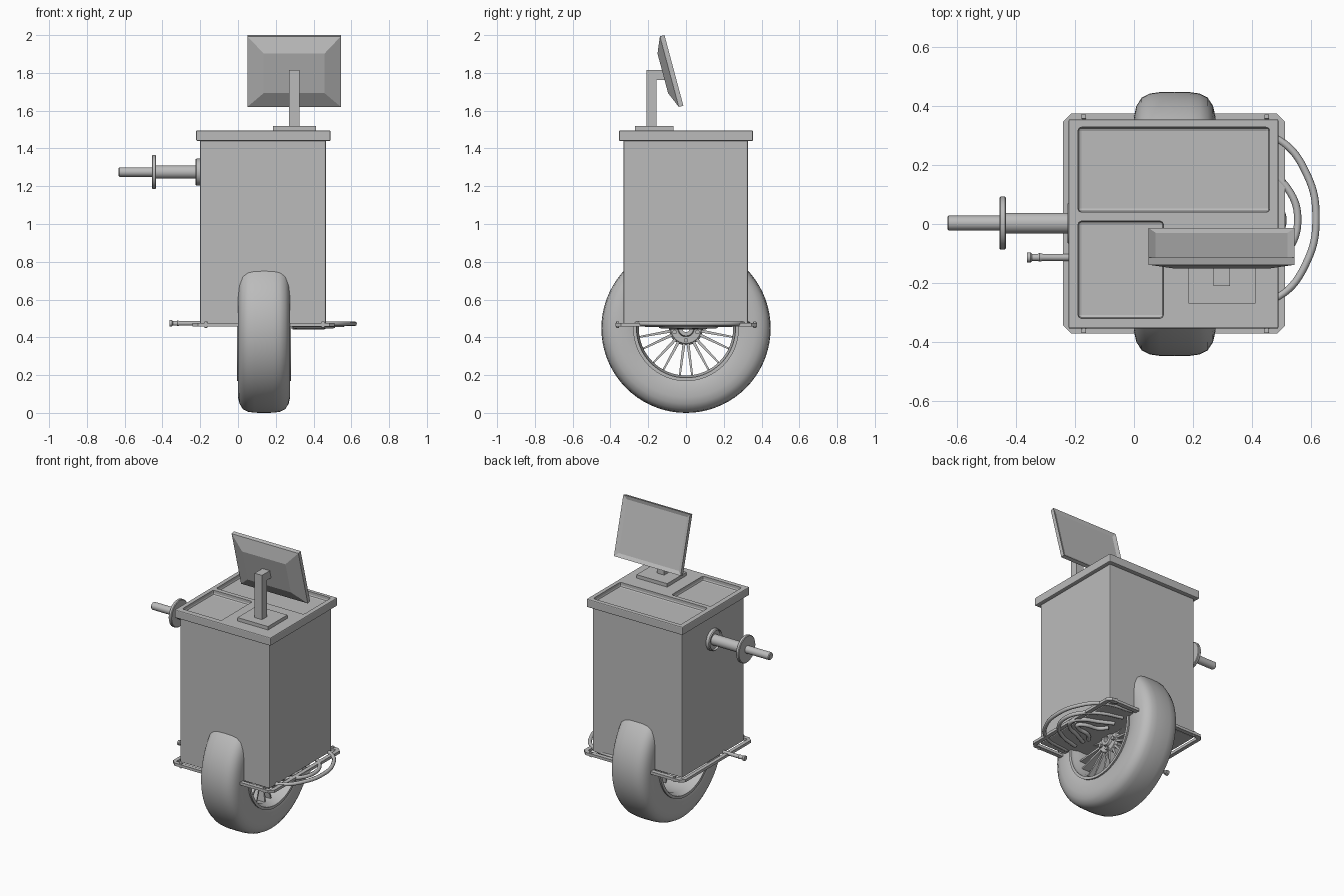
import bpy, bmesh, math
from mathutils import Matrix, Vector

if "Cube" in bpy.data.objects:
    bpy.data.objects.remove(bpy.data.objects["Cube"])

GREY = bpy.data.materials.new("plain grey")
GREY.use_nodes = True
GREY.diffuse_color = (0.5, 0.5, 0.5, 1)
GREY.node_tree.nodes["Principled BSDF"].inputs["Base Color"].default_value = (0.5, 0.5, 0.5, 1)

CX, HUB_Z = 0.138, 0.448   # wheel centre


def finish(bm, name, smooth=False):
    bmesh.ops.recalc_face_normals(bm, faces=bm.faces)
    me = bpy.data.meshes.new(name)
    bm.to_mesh(me)
    bm.free()
    me.materials.append(GREY)
    ob = bpy.data.objects.new(name, me)
    bpy.context.collection.objects.link(ob)
    if smooth:
        bpy.ops.object.select_all(action='DESELECT')
        ob.select_set(True)
        bpy.context.view_layer.objects.active = ob
        bpy.ops.object.shade_smooth_by_angle(angle=math.radians(35))
    return ob


def box(name, xs, ys, zs, bevel=0.0):
    bm = bmesh.new()
    bmesh.ops.create_cube(bm, size=1)
    for v in bm.verts:
        v.co = Vector([(a + b) / 2 + c * (b - a) for (a, b), c in zip((xs, ys, zs), v.co)])
    if bevel:
        bmesh.ops.bevel(bm, geom=bm.edges[:], offset=bevel, segments=2, profile=0.5, affect='EDGES')
    return finish(bm, name)


def lathe(name, profile, y, z, steps=48, closed=False):
    """Turn (x, radius) points around an x-directed axis."""
    bm = bmesh.new()
    rings = []
    for i in range(steps):
        a = math.tau * i / steps
        rings.append([bm.verts.new((x, y + r * math.sin(a), z + r * math.cos(a))) for x, r in profile])
    n = len(profile)
    for i in range(steps):
        p, q = rings[i], rings[(i + 1) % steps]
        for j in range(n if closed else n - 1):
            k = (j + 1) % n
            bm.faces.new((p[j], p[k], q[k], q[j]))
    if not closed:
        bm.faces.new([r[0] for r in rings])
        bm.faces.new([r[-1] for r in rings])
    return finish(bm, name, True)


def cut(target, cutter):
    cutter.hide_render = True
    mod = target.modifiers.new("cut", 'BOOLEAN')
    mod.object, mod.solver = cutter, 'EXACT'
    bpy.context.view_layer.objects.active = target
    bpy.ops.object.modifier_apply(modifier=mod.name)
    bpy.data.objects.remove(cutter)


def prism(name, outline, z0, z1):
    bm = bmesh.new()
    f = bm.faces.new([bm.verts.new((x, y, z0)) for x, y in outline])
    ext = bmesh.ops.extrude_face_region(bm, geom=[f])["geom"]
    for v in ext:
        if isinstance(v, bmesh.types.BMVert):
            v.co.z = z1
    return finish(bm, name)


# Cabinet and lid with two sunken trays
box("cabinet", (-0.2, 0.465), (-0.33, 0.327), (0.468, 1.445), 0.006)
lid = box("lid", (-0.222, 0.49), (-0.355, 0.355), (1.44, 1.495), 0.006)
cut(lid, box("long_tray_cutter", (-0.19, 0.46), (0.04, 0.328), (1.465, 1.55), 0.012))
cut(lid, box("short_tray_cutter", (-0.19, 0.1), (-0.32, 0.01), (1.465, 1.55), 0.012))

# Base frame with clipped corners, open in the middle
x0, x1, y0, y1, c = -0.24, 0.512, -0.372, 0.375, 0.028
frame = prism("base_frame", [(x0 + c, y0), (x1 - c, y0), (x1, y0 + c), (x1, y1 - c),
                             (x1 - c, y1), (x0 + c, y1), (x0, y1 - c), (x0, y0 + c)], 0.458, 0.476)
cut(frame, box("frame_cutter", (-0.215, 0.485), (-0.345, 0.345), (0.4, 0.6)))
for i, (bx, by) in enumerate([(-0.17, -0.362), (-0.17, 0.364), (0.45, -0.362), (0.45, 0.364)]):
    box(f"frame_bolt_{i + 1}", (bx - .008, bx + .008), (by - .008, by + .008), (0.45, 0.485), 0.003)

# Tyre with a rounded section and open centre
half = [(0.05, .447), (0.085, .442), (0.112, .428), (0.13, .40), (0.138, .365),
        (0.137, .32), (0.132, .285), (0.125, .265)]
tyre = [(CX - x, r) for x, r in reversed(half)] + [(CX, .448)] + [(CX + x, r) for x, r in half]
lathe("tyre", tyre, 0, HUB_Z, 72, True)

# Rim barrel
rim = [(-.142, .28), (-.142, .262), (-.12, .262), (-.1, .25), (.1, .25), (.12, .262),
       (.142, .262), (.142, .28), (.1, .275), (-.1, .275)]
lathe("rim", [(CX + x, r) for x, r in rim], 0, HUB_Z, 64, True)

# Hub with a through hole and ring of lug bolts
hub = [(-.06, .02), (-.06, .05), (-.03, .085), (.055, .09), (.07, .08), (.07, .045), (.085, .04), (.085, .02)]
lathe("hub", [(CX + x, r) for x, r in hub], 0, HUB_Z, 40, True)
for i in range(5):
    a = math.tau * (i + 0.5) / 5
    lathe(f"lug_bolt_{i + 1}", [(CX + .06, .012), (CX + .085, .012)],
          0.063 * math.sin(a), HUB_Z + 0.063 * math.cos(a), 8)

# Tapered spokes, set in pairs
bm = bmesh.new()
for i in range(20):
    a = math.tau * (i // 2) / 10 + (0.13 if i % 2 else -0.13)
    spoke = bmesh.ops.create_cube(bm, size=1)["verts"]
    for v in spoke:
        outer = v.co.z > 0
        v.co = Vector((v.co.x * (0.05 if outer else 0.07) + (0.06 if outer else 0.03),
                       v.co.y * (0.009 if outer else 0.016), 0.262 if outer else 0.075))
    bmesh.ops.transform(bm, verts=spoke, matrix=Matrix.Translation((CX, 0, HUB_Z)) @ Matrix.Rotation(a, 4, 'X'))
finish(bm, "spokes")


# Bowed tubes looping out of the left side
def tube(name, points, radius):
    cu = bpy.data.curves.new(name, 'CURVE')
    cu.dimensions, cu.bevel_depth, cu.bevel_resolution = '3D', radius, 2
    cu.use_fill_caps, cu.resolution_u = True, 8
    sp = cu.splines.new('BEZIER')
    sp.bezier_points.add(len(points) - 1)
    for bp, co in zip(sp.bezier_points, points):
        bp.co = co
        bp.handle_left_type = bp.handle_right_type = 'AUTO'
    cu.materials.append(GREY)
    ob = bpy.data.objects.new(name, cu)
    bpy.context.collection.objects.link(ob)


for i, (reach, back, front) in enumerate([(0.617, 0.285, -0.245), (0.555, 0.195, -0.165),
                                          (0.505, 0.115, -0.09), (0.455, 0.06, -0.04)]):
    mid, edge = (back + front) / 2, reach - 0.125
    z = 0.472 - 0.006 * i
    tube(f"side_tube_{i + 1}", [(0.29, back + 0.045, z), (edge, back, z),
                                (reach - 0.03, mid + (back - mid) * .55, z), (reach, mid, z),
                                (reach - 0.03, mid + (front - mid) * .55, z), (edge, front, z),
                                (0.29, front - 0.045, z)], 0.0125)

# Short outlet pipe on the right side
outlet = [(-.362, .012), (-.362, .017), (-.35, .017), (-.345, .012), (-.325, .012),
          (-.32, .015), (-.31, .012), (0.0, .012)]
lathe("outlet_pipe", outlet, -0.113, 0.474, 16)

# Stepped shaft with flange and disc on the right side
shaft = [(-.633, .02), (-.628, .025), (-.456, .025), (-.456, .086), (-.452, .09), (-.438, .09),
         (-.434, .086), (-.434, .035), (-.212, .035), (-.212, .062), (-.226, .064), (-.226, .066),
         (-.22, .071), (-.195, .071)]
lathe("side_shaft", shaft, 0.003, 1.275, 40)

# Screen stand
box("stand_foot", (0.185, 0.412), (-0.27, -0.065), (1.493, 1.518))
box("stand_post", (0.27, 0.325), (-0.21, -0.155), (1.51, 1.815))
box("stand_arm", (0.27, 0.325), (-0.16, -0.1), (1.762, 1.815))

# Tilted screen: slab, sunken display on the back side, sloped housing toward the front
bm = bmesh.new()
bmesh.ops.create_cube(bm, size=1)
for v in bm.verts:
    v.co = Vector((v.co.x * 0.495, v.co.y * 0.025, v.co.z * 0.387))
bm.faces.ensure_lookup_table()
display = max(bm.faces, key=lambda f: f.calc_center_median().y)
shell = min(bm.faces, key=lambda f: f.calc_center_median().y)
bmesh.ops.inset_region(bm, faces=[display], thickness=0.034)
for v in display.verts:
    v.co.y -= 0.01
housing = bmesh.ops.extrude_face_region(bm, geom=[shell])["geom"]
for v in housing:
    if isinstance(v, bmesh.types.BMVert):
        v.co = Vector((v.co.x * 0.65, v.co.y - 0.036, v.co.z * 0.56))
bmesh.ops.delete(bm, geom=[shell], context='FACES_ONLY')
bmesh.ops.transform(bm, verts=bm.verts,
                    matrix=Matrix.Translation((0.297, -0.076, 1.81)) @ Matrix.Rotation(math.radians(15), 4, 'X'))
finish(bm, "screen")
